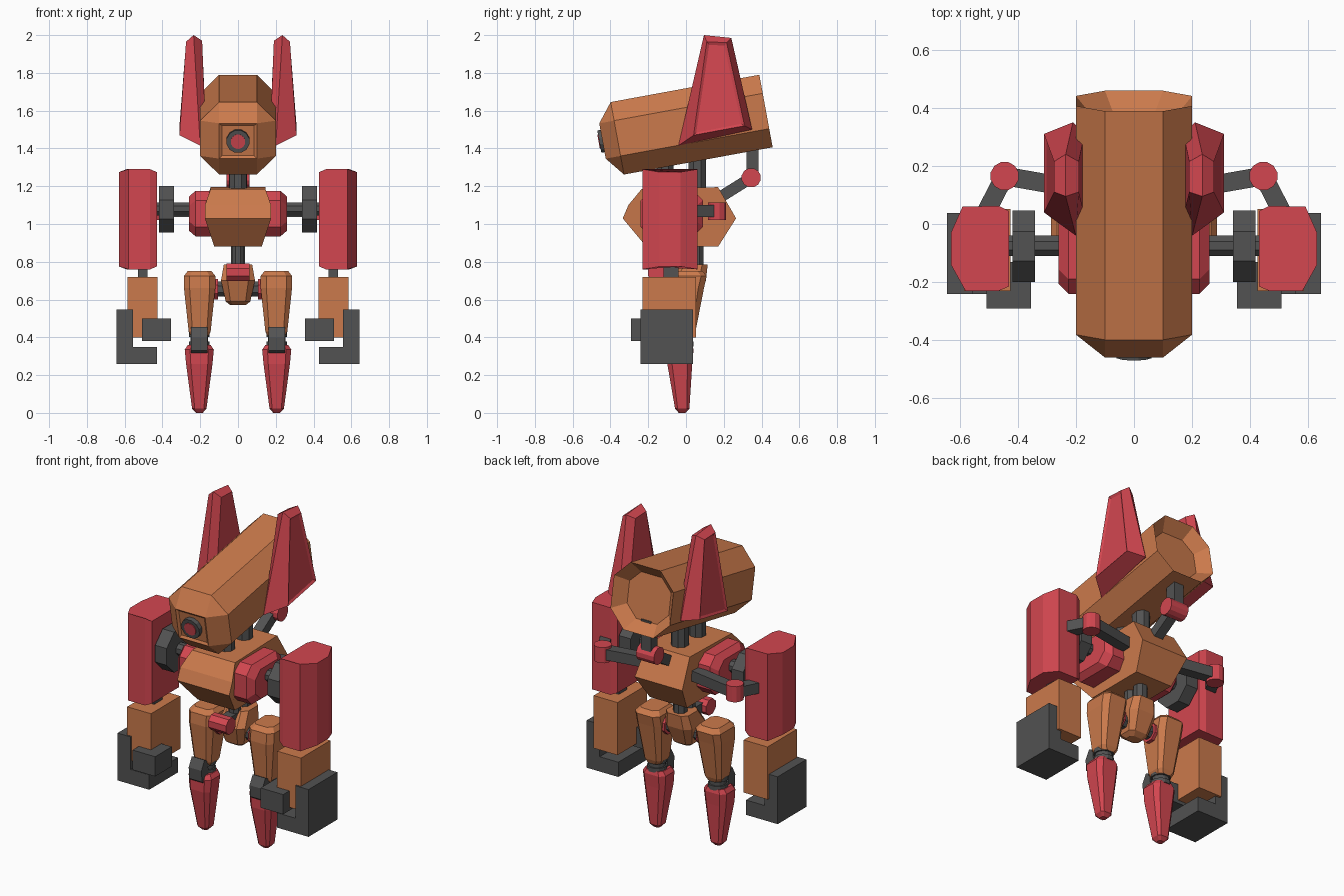
import bpy, bmesh, math
from mathutils import Matrix, Vector

if "Cube" in bpy.data.objects:
    bpy.data.objects.remove(bpy.data.objects["Cube"])


def material(name, rgb):
    m = bpy.data.materials.new(name)
    m.diffuse_color = (*rgb, 1)
    m.use_nodes = True
    m.node_tree.nodes["Principled BSDF"].inputs["Base Color"].default_value = m.diffuse_color
    return m


ORANGE = material("orange", (0.60, 0.195, 0.072))
RED = material("red", (0.65, 0.062, 0.08))
DARK = material("dark_grey", (0.085, 0.085, 0.085))


def finish(name, bm, mat, mirror=False, matrix=None):
    bmesh.ops.remove_doubles(bm, verts=bm.verts, dist=0.0005)
    bmesh.ops.recalc_face_normals(bm, faces=bm.faces)
    me = bpy.data.meshes.new(name)
    bm.to_mesh(me)
    bm.free()
    me.materials.append(mat)
    ob = bpy.data.objects.new(name, me)
    bpy.context.collection.objects.link(ob)
    if matrix:
        ob.matrix_world = matrix
    if mirror:
        ob.modifiers.new("mirror", 'MIRROR')
    return ob


def loft(name, rings, mat, mirror=False, matrix=None, panel=None):
    """Skin equal-length rings and cap both ends; panel = (direction, inset, depth)."""
    bm = bmesh.new()
    vs = [[bm.verts.new(p) for p in r] for r in rings]
    n = len(rings[0])
    for a, b in zip(vs, vs[1:]):
        for i in range(n):
            j = (i + 1) % n
            bm.faces.new((a[i], a[j], b[j], b[i]))
    bm.faces.new(vs[0])
    bm.faces.new(vs[-1])
    bmesh.ops.remove_doubles(bm, verts=bm.verts, dist=0.0005)
    bmesh.ops.recalc_face_normals(bm, faces=bm.faces)
    if panel:
        d = Vector(panel[0])
        face = max(bm.faces, key=lambda f: f.calc_center_median().dot(d))
        bmesh.ops.inset_region(bm, faces=[face], thickness=panel[1], depth=panel[2])
    return finish(name, bm, mat, mirror, matrix)


def box(name, lo, hi, mat, mirror=False):
    ring = lambda z: [(lo[0], lo[1], z), (hi[0], lo[1], z), (hi[0], hi[1], z), (lo[0], hi[1], z)]
    return loft(name, [ring(lo[2]), ring(hi[2])], mat, mirror)


def rod(name, p, q, r, mat, n=8, mirror=False, matrix=None):
    """Prism with n flat sides between two points; r is the flat-to-centre distance."""
    p, q = Vector(p), Vector(q)
    R = r / math.cos(math.pi / n)
    m = (Matrix.Translation((p + q) / 2) @ (q - p).to_track_quat('Z', 'Y').to_matrix().to_4x4()
         @ Matrix.Rotation(math.pi / n, 4, 'Z'))
    bm = bmesh.new()
    bmesh.ops.create_cone(bm, cap_ends=True, segments=n, radius1=R, radius2=R,
                          depth=(q - p).length, matrix=m)
    return finish(name, bm, mat, mirror, matrix)


def octagon(a, b, c):
    """Chamfered rectangle with half sizes a, b and chamfer c."""
    return [(a - c, b), (a, b - c), (a, c - b), (a - c, -b),
            (c - a, -b), (-a, c - b), (-a, b - c), (c - a, b)]


def stack(name, levels, mat, mirror=False):
    """Loft of horizontal octagons: (z, centre x, centre y, half x, half y, chamfer)."""
    return loft(name, [[(cx + u, cy + v, z) for u, v in octagon(a, b, c)]
                       for z, cx, cy, a, b, c in levels], mat, mirror)


# Head: tilted octagonal tube, square snout, hollow back
tilt = Matrix.Translation((0, 0.03, 1.526)) @ Matrix.Rotation(math.radians(10.4), 4, 'X')
head = [(-0.48, 0.10, 0.095, 0), (-0.40, 0.20, 0.195, 0.1),
        (0.40, 0.20, 0.195, 0.1), (0.33, 0.14, 0.135, 0.07)]
loft("head", [[(u, y, v) for u, v in octagon(a, b, c)] for y, a, b, c in head],
     ORANGE, matrix=tilt, panel=((0, -1, 0), 0.02, -0.01))
rod("eye_ring", (0, -0.45, 0), (0, -0.497, 0), 0.06, DARK, 12, matrix=tilt)
rod("eye_lens", (0, -0.45, 0), (0, -0.501, 0), 0.038, RED, 12, matrix=tilt)

# Ears: ridged blades with a sunken outer panel
loft("ear", [
    [(0.17, 0.03, 1.47), (0.17, 0.31, 1.52), (0.19, 0.215, 1.965), (0.19, 0.11, 1.97)],
    [(0.20, -0.04, 1.415), (0.21, 0.35, 1.50), (0.235, 0.24, 1.985), (0.235, 0.095, 2.0)],
    [(0.31, 0.04, 1.47), (0.31, 0.31, 1.52), (0.275, 0.215, 1.96), (0.275, 0.11, 1.965)],
], RED, True, panel=((1, 0, 0), 0.02, -0.008))

# Neck and the jointed link behind it
rod("neck", (0, 0.06, 1.1), (0, 0.06, 1.42), 0.047, DARK)
rod("front_neck", (0, -0.11, 1.1), (0, -0.11, 1.40), 0.045, DARK)
rod("neck_link_upper", (0, 0.352, 1.25), (0, 0.352, 1.46), 0.033, DARK, 4)
rod("neck_link_lower", (0, 0.345, 1.245), (0, 0.13, 1.11), 0.03, DARK, 4)
rod("neck_link_joint", (-0.06, 0.345, 1.245), (0.06, 0.345, 1.245), 0.05, RED, 12)

# Torso: side profile (y, z) with a half width at each point
profile = [(-0.335, 1.03, 0.175), (-0.305, 1.10, 0.175), (-0.235, 1.185, 0.145),
           (0.17, 1.195, 0.145), (0.265, 1.03, 0.16), (0.17, 0.88, 0.125), (-0.21, 0.88, 0.125)]
loft("torso", [[(s * w, y, z) for y, z, w in profile] for s in (-1, 1)], ORANGE)
loft("shoulder_block", [[(x, -0.075 + u, 1.055 + v) for u, v in octagon(a, b, 0.05)]
                        for x, a, b in ((0.12, 0.165, 0.12), (0.225, 0.165, 0.12),
                                        (0.26, 0.13, 0.09))], RED, True)
rod("shoulder_shaft", (0.2, -0.075, 1.08), (0.46, -0.075, 1.08), 0.035, DARK, 8, True)
rod("shoulder_disc", (0.34, -0.077, 1.077), (0.418, -0.077, 1.077), 0.123, DARK, 8, True)

# Jointed links from the back of the torso to the arms
rod("arm_link_inner", (0.13, 0.11, 1.068), (0.445, 0.165, 1.068), 0.032, DARK, 4, True)
rod("arm_link_outer", (0.445, 0.165, 1.068), (0.52, 0.02, 1.068), 0.032, DARK, 4, True)
rod("arm_link_joint", (0.445, 0.165, 1.02), (0.445, 0.165, 1.115), 0.048, RED, 12, True)

# Arms: prism with chamfered corners and slightly bowed ends
plan = [(0.43, 0.045), (0.465, 0.062), (0.59, 0.06), (0.63, -0.03),
        (0.63, -0.14), (0.58, -0.23), (0.465, -0.23), (0.43, -0.215)]
bow = lambda x: 0.015 if 0.45 < x < 0.6 else 0
loft("upper_arm", [[(x, y, 0.775 - bow(x)) for x, y in plan],
                   [(x, y, 1.275 + bow(x)) for x, y in plan]], RED, True)
box("elbow", (0.48, -0.12, 0.69), (0.53, -0.04, 0.79), DARK, True)
box("forearm", (0.425, -0.23, 0.40), (0.585, 0.052, 0.72), ORANGE, True)

# Hands: L-shaped fingers and a thumb
hand = [(0.43, 0.26), (0.643, 0.26), (0.643, 0.548), (0.555, 0.548), (0.555, 0.35), (0.43, 0.35)]
loft("hand", [[(x, y, z) for x, z in hand] for y in (-0.24, 0.037)], DARK, True)
box("thumb", (0.355, -0.29, 0.38), (0.507, -0.13, 0.50), DARK, True)

# Waist and pelvis
rod("spine", (0, 0.055, 0.74), (0, 0.055, 0.93), 0.037, DARK)
rod("front_spine", (0, -0.03, 0.74), (0, -0.03, 0.93), 0.033, DARK)
stack("pelvis", [(0.57, 0, 0.0, 0.04, 0.03, 0.015), (0.59, 0, 0.0, 0.065, 0.06, 0.025),
                 (0.70, 0, 0.005, 0.09, 0.10, 0.035), (0.785, 0, 0.04, 0.075, 0.075, 0.03)], ORANGE)
rod("waist_joint", (-0.06, -0.155, 0.745), (0.06, -0.155, 0.745), 0.046, RED, 8)
rod("waist_link", (0, -0.155, 0.745), (0, 0.0, 0.745), 0.03, DARK, 4)
rod("hip_washer", (0.06, 0, 0.655), (0.115, 0, 0.655), 0.04, DARK, 8, True)
rod("hip_joint", (0.105, 0, 0.655), (0.16, 0, 0.655), 0.055, RED, 8, True)

# Legs
stack("thigh", [(0.405, 0.203, -0.01, 0.045, 0.05, 0.02), (0.43, 0.203, -0.01, 0.058, 0.06, 0.02),
                (0.66, 0.203, 0.0, 0.083, 0.095, 0.03), (0.725, 0.203, 0.01, 0.083, 0.10, 0.03),
                (0.752, 0.203, 0.01, 0.062, 0.075, 0.025)], ORANGE, True)
for i, (z, r) in enumerate(((0.365, 0.055), (0.39, 0.047), (0.415, 0.055))):
    rod(f"knee_ring_{i + 1}", (0.205, -0.015, z - 0.013), (0.205, -0.015, z + 0.013), r, DARK, 12, True)
kneecap = [(-0.06, 0.44), (-0.09, 0.455), (-0.12, 0.40), (-0.115, 0.33), (-0.09, 0.31), (-0.05, 0.35)]
loft("kneecap", [[(x, y, z) for y, z in kneecap] for x in (0.162, 0.248)], DARK, True)
stack("shin", [(0.0, 0.205, -0.02, 0.018, 0.018, 0.008), (0.022, 0.205, -0.02, 0.038, 0.038, 0.014),
               (0.26, 0.205, -0.033, 0.07, 0.066, 0.025), (0.335, 0.205, -0.03, 0.077, 0.07, 0.028),
               (0.36, 0.205, -0.025, 0.06, 0.058, 0.022)], RED, True)
